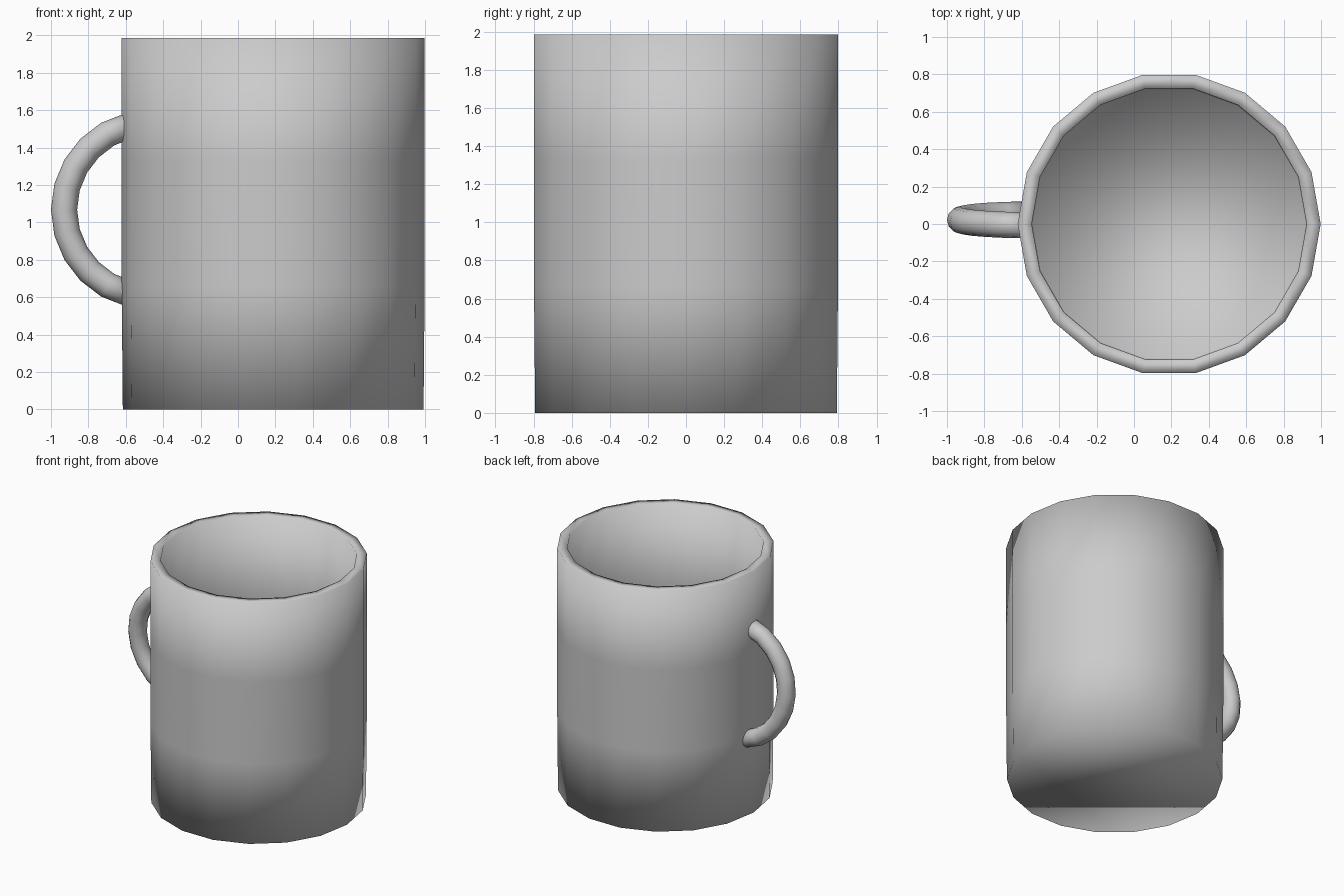
import bpy, bmesh
from math import cos, sin, radians, tau
from mathutils import Matrix, Vector

if "Cube" in bpy.data.objects:
    bpy.data.objects.remove(bpy.data.objects["Cube"])


def skin(name, rings):
    """Join equal-sized rings of points into a capped, smooth-shaded tube."""
    bm = bmesh.new()
    loops = [[bm.verts.new(p) for p in ring] for ring in rings]
    n = len(loops[0])
    for a, b in zip(loops, loops[1:]):
        for i in range(n):
            j = (i + 1) % n
            bm.faces.new((a[i], a[j], b[j], b[i]))
    bm.faces.new(loops[0])
    bm.faces.new(loops[-1])
    bmesh.ops.recalc_face_normals(bm, faces=bm.faces[:])
    for f in bm.faces:
        f.smooth = True
    me = bpy.data.meshes.new(name)
    bm.to_mesh(me)
    bm.free()
    ob = bpy.data.objects.new(name, me)
    bpy.context.collection.objects.link(ob)
    return ob


# Cup: outer wall up, flat rim, inner wall down to the floor (radius, height)
SIDES = 18
profile = [(0.804, 0), (0.81, 0.66), (0.81, 1.33), (0.81, 1.987),
           (0.735, 1.987), (0.735, 1.33), (0.735, 0.66), (0.73, 0.075)]
skin("cup", [[(0.188 + r * cos(tau * i / SIDES), r * sin(tau * i / SIDES), z)
              for i in range(SIDES)] for r, z in profile])

# Handle: round tube on a slightly tilted arc, ends buried in the wall
MAJOR, MINOR, TUBE_SIDES = 0.468, 0.07, 12
place = Matrix.Translation((-0.462, 0.022, 1.068)) @ Matrix.Rotation(radians(3.7), 4, 'X')
rings = []
for deg in [-77] + list(range(-60, 61, 15)) + [77]:
    out = Vector((-cos(radians(deg)), 0, sin(radians(deg))))
    rings.append([place @ (out * (MAJOR + MINOR * cos(tau * k / TUBE_SIDES))
                           + Vector((0, MINOR * sin(tau * k / TUBE_SIDES), 0)))
                  for k in range(TUBE_SIDES)])
skin("handle", rings)
